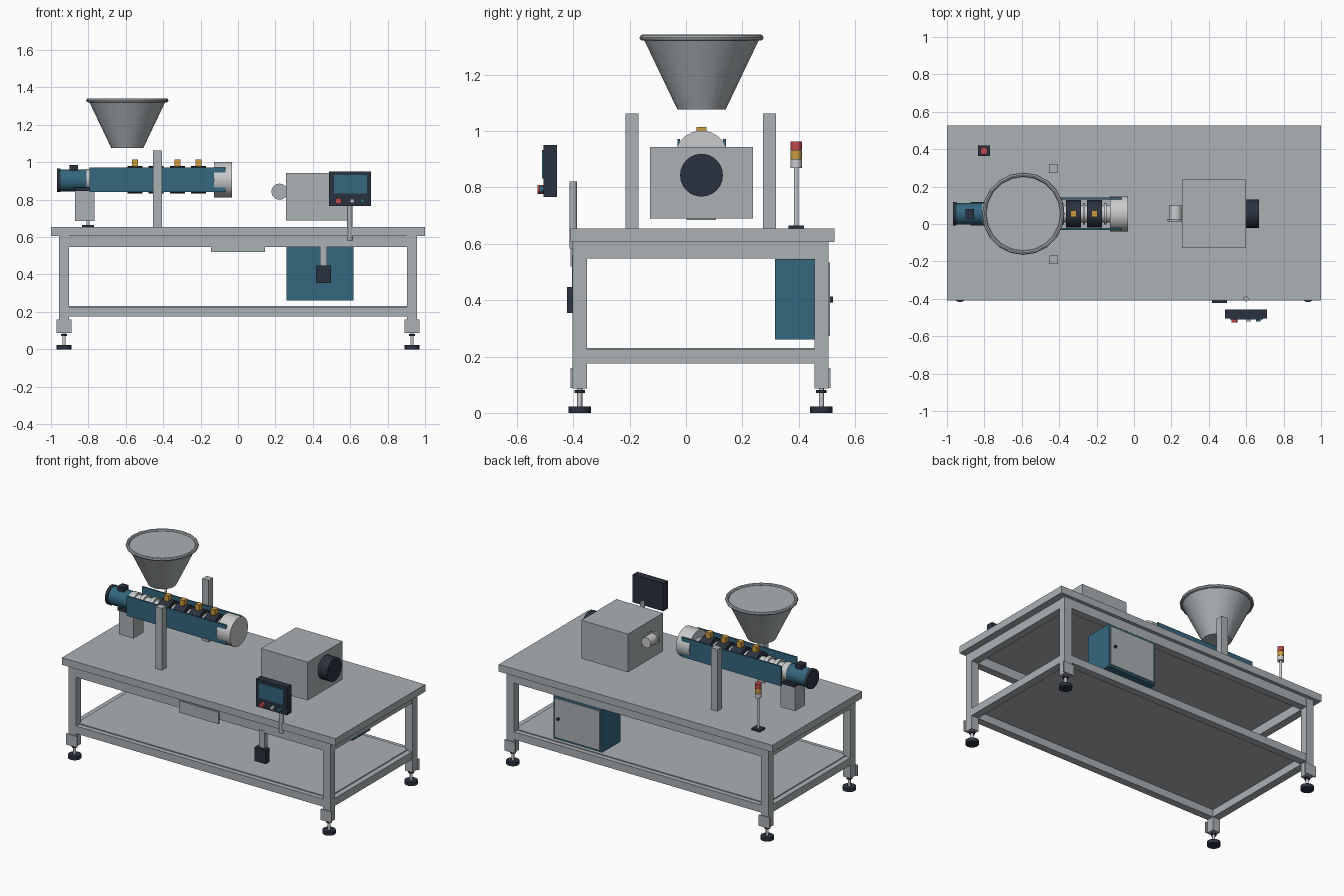
import bpy, bmesh, math
from mathutils import Matrix, Vector

if "Cube" in bpy.data.objects:
    bpy.data.objects.remove(bpy.data.objects["Cube"])


def material(name, rgb):
    m = bpy.data.materials.new(name)
    m.diffuse_color = (*rgb, 1)
    m.use_nodes = True
    m.node_tree.nodes["Principled BSDF"].inputs["Base Color"].default_value = m.diffuse_color
    return m


GREY = material("painted grey", (0.41, 0.44, 0.46))
STEEL = material("bright steel", (0.58, 0.59, 0.60))
TEAL = material("teal", (0.035, 0.135, 0.21))
DARK = material("charcoal", (0.024, 0.032, 0.05))
AMBER = material("amber", (0.60, 0.33, 0.05))
RED = material("red", (0.55, 0.07, 0.07))


def finish(name, bm, mat, smooth=False):
    bmesh.ops.recalc_face_normals(bm, faces=bm.faces)
    me = bpy.data.meshes.new(name)
    bm.to_mesh(me)
    bm.free()
    ob = bpy.data.objects.new(name, me)
    bpy.context.collection.objects.link(ob)
    me.materials.append(mat)
    if smooth:
        bpy.ops.object.select_all(action='DESELECT')
        ob.select_set(True)
        bpy.context.view_layer.objects.active = ob
        bpy.ops.object.shade_smooth_by_angle(angle=math.radians(35))
    return ob


def box(name, x, y, z, mat):
    """Box from (min, max) pairs."""
    bm = bmesh.new()
    size = [b - a for a, b in (x, y, z)]
    mid = [(a + b) / 2 for a, b in (x, y, z)]
    bmesh.ops.create_cube(bm, size=1, matrix=Matrix.Translation(mid) @ Matrix.Diagonal((*size, 1)))
    return finish(name, bm, mat)


def rod(name, start, axis, length, r, mat, r2=None, sides=24):
    """Cylinder or cone from a start point along an axis letter."""
    d = Vector({'x': (1, 0, 0), 'y': (0, 1, 0), 'z': (0, 0, 1)}[axis])
    rot = d.to_track_quat('Z', 'Y').to_matrix().to_4x4()
    bm = bmesh.new()
    bmesh.ops.create_cone(bm, cap_ends=True, segments=sides, radius1=r,
                          radius2=r if r2 is None else r2, depth=length,
                          matrix=Matrix.Translation(Vector(start) + d * length / 2) @ rot)
    return finish(name, bm, mat, True)


# Table top and lower shelf
box("table_top", (-1, 1), (-0.41, 0.527), (0.607, 0.654), GREY)
box("lower_shelf", (-0.92, 0.92), (-0.37, 0.473), (0.224, 0.231), GREY)

# Legs, levelling feet and foot brackets
for sx in (-1, 1):
    x = 0.93 * sx
    for y, out in ((-0.377, -1), (0.48, 1)):
        box("leg", (x - 0.027, x + 0.027), (y - 0.025, y + 0.025), (0.087, 0.607), GREY)
        face = y + out * 0.025
        box("foot_bracket", (x - 0.04, x + 0.04), sorted((face, face + out * 0.007)),
            (0.088, 0.16), GREY)
        rod("foot_pad", (x, y, 0), 'z', 0.023, 0.04, DARK)
        rod("foot_stem", (x, y, 0.02), 'z', 0.07, 0.009, STEEL, sides=12)
        rod("foot_nut", (x, y, 0.07), 'z', 0.011, 0.018, DARK, sides=6)

# Upper and lower frame rails
for z in ((0.547, 0.607), (0.175, 0.225)):
    for y in (-0.377, 0.48):
        box("long_rail", (-0.904, 0.904), (y - 0.024, y + 0.024), z, GREY)
    for x in (-0.93, 0.93):
        box("cross_rail", (x - 0.025, x + 0.025), (-0.353, 0.456), z, GREY)

# Front plate and hanging pedestal switch
box("front_plate", (-0.145, 0.145), (-0.409, -0.40), (0.52, 0.598), GREY)
box("switch_stalk", (0.438, 0.476), (-0.405, -0.37), (0.44, 0.56), GREY)
box("switch_box", (0.417, 0.498), (-0.422, -0.38), (0.355, 0.447), DARK)

# Electrical cabinet under the table
box("cabinet", (0.26, 0.617), (0.315, 0.504), (0.26, 0.546), TEAL)
box("cabinet_door", (0.273, 0.604), (0.503, 0.511), (0.273, 0.533), GREY)
rod("cabinet_knob", (0.575, 0.508, 0.402), 'y', 0.013, 0.01, DARK, sides=12)

# Hopper support posts
for y in (-0.191, 0.297):
    box("support_post", (-0.454, -0.406), (y - 0.023, y + 0.023), (0.654, 1.062), GREY)

# Drive motor and pedestal
CY, CZ = 0.055, 0.906
box("motor_pedestal", (-0.872, -0.766), (0.002, 0.107), (0.685, 0.846), GREY)
box("motor_plate", (-0.875, -0.785), (-0.008, 0.118), (0.846, 0.866), DARK)
rod("motor_fan_cover", (-0.968, CY, 0.903), 'x', 0.02, 0.063, DARK)
rod("motor_body", (-0.95, CY, 0.903), 'x', 0.14, 0.058, TEAL)
rod("motor_flange", (-0.81, CY, CZ), 'x', 0.04, 0.058, STEEL)
box("motor_terminal_box", (-0.902, -0.855), (0.03, 0.08), (0.95, 0.985), DARK)

# Barrel, heater bands with terminals, collars and side guards
rod("barrel", (-0.80, CY, CZ), 'x', 0.72, 0.047, STEEL)
for i in range(4):
    x = -0.551 + 0.1135 * i
    rod("heater_band", (x - 0.04, CY, CZ), 'x', 0.08, 0.073, DARK)
    box("heater_terminal", (x - 0.016, x + 0.016), (CY - 0.018, CY + 0.018), (0.972, 1.014), AMBER)
    rod("barrel_collar", (x + 0.051, CY, CZ), 'x', 0.012, 0.058, STEEL)
for x in (-0.73, -0.66):
    rod("feed_collar", (x, CY, CZ), 'x', 0.025, 0.06, STEEL)
for y in (-0.026, 0.136):
    box("side_guard", (-0.795, -0.066), (y - 0.005, y + 0.005), (0.842, 0.972), TEAL)
rod("barrel_head", (-0.128, CY, CZ), 'x', 0.096, 0.095, STEEL, sides=32)

# Feed hopper with rolled rim
HX = -0.592
rod("hopper", (HX, CY, 1.077), 'z', 0.253, 0.086, GREY, 0.207, 20)
bm = bmesh.new()
N, K = 20, 8
rings = []
for i in range(N):
    a = 2 * math.pi * i / N
    ring = []
    for k in range(K):
        b = 2 * math.pi * k / K
        rr = 0.209 + 0.011 * math.cos(b)
        ring.append(bm.verts.new((HX + rr * math.cos(a), CY + rr * math.sin(a),
                                  1.331 + 0.011 * math.sin(b))))
    rings.append(ring)
for i in range(N):
    p, q = rings[i], rings[(i + 1) % N]
    for k in range(K):
        bm.faces.new((p[k], q[k], q[(k + 1) % K], p[(k + 1) % K]))
finish("hopper_rim", bm, GREY, True)

# Downstream unit with end drum and inlet port
box("downstream_housing", (0.257, 0.598), (-0.127, 0.238), (0.69, 0.943), GREY)
rod("end_drum", (0.598, CY, 0.843), 'x', 0.07, 0.076, DARK)
rod("inlet_port", (0.222, 0.02, 0.843), 'y', 0.08, 0.034, STEEL)
rod("inlet_flange", (0.222, 0.014, 0.843), 'y', 0.014, 0.043, GREY)

# Operator panel on its pole
rod("panel_pole", (0.598, -0.4, 0.583), 'z', 0.237, 0.014, GREY, sides=16)
box("panel_case", (0.487, 0.71), (-0.505, -0.458), (0.766, 0.95), DARK)
box("panel_screen", (0.512, 0.69), (-0.511, -0.504), (0.832, 0.932), TEAL)
for name, x, r, depth, mat in (("stop_button", 0.537, 0.016, 0.022, RED),
                               ("start_button", 0.61, 0.012, 0.015, STEEL),
                               ("mode_button", 0.665, 0.012, 0.015, TEAL)):
    rod(name, (x, -0.505 - depth, 0.793), 'y', depth, r, mat, sides=16)

# Signal tower
BX, BY = -0.802, 0.391
box("tower_base", (BX - 0.031, BX + 0.031), (BY - 0.028, BY + 0.028), (0.654, 0.665), DARK)
rod("tower_pole", (BX, BY, 0.66), 'z', 0.21, 0.008, STEEL, sides=12)
for name, z, mat in (("tower_collar", 0.868, STEEL), ("amber_lamp", 0.9, AMBER),
                     ("red_lamp", 0.932, RED)):
    rod(name, (BX, BY, z), 'z', 0.03, 0.02, mat, sides=16)
rod("tower_core", (BX, BY, 0.87), 'z', 0.085, 0.017, DARK, sides=16)
